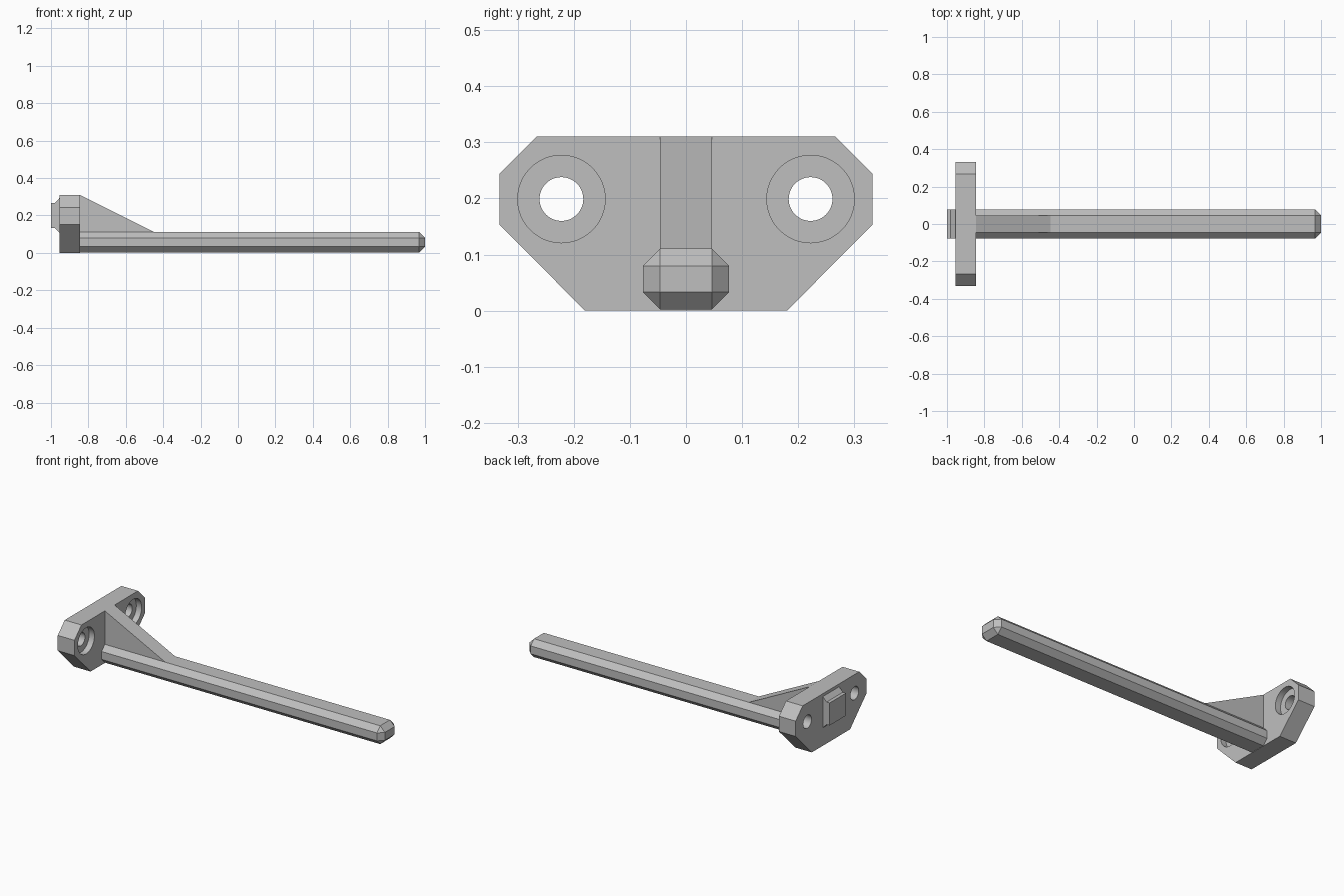
import bpy
import bmesh
import math

cube = bpy.data.objects.get("Cube")
if cube:
    bpy.data.objects.remove(cube, do_unlink=True)

grey = bpy.data.materials.new("light_grey_plastic")
grey.use_nodes = True
colour = (0.52, 0.52, 0.52, 1)
grey.diffuse_color = colour
grey.node_tree.nodes["Principled BSDF"].inputs["Base Color"].default_value = colour


def finish(name, bm):
    """Turn a bmesh into a named, coloured object."""
    bmesh.ops.recalc_face_normals(bm, faces=bm.faces)
    mesh = bpy.data.meshes.new(name)
    bm.to_mesh(mesh)
    bm.free()
    mesh.materials.append(grey)
    obj = bpy.data.objects.new(name, mesh)
    bpy.context.collection.objects.link(obj)
    return obj


def prism(name, points, offset):
    """Extrude a closed outline along an offset vector."""
    bm = bmesh.new()
    face = bm.faces.new([bm.verts.new(p) for p in points])
    grown = bmesh.ops.extrude_face_region(bm, geom=[face], use_keep_orig=True)
    verts = [g for g in grown["geom"] if isinstance(g, bmesh.types.BMVert)]
    bmesh.ops.translate(bm, verts=verts, vec=offset)
    return finish(name, bm)


def drill(target, radius, x0, x1, y, z):
    """Cut a round hole along x."""
    bpy.ops.mesh.primitive_cylinder_add(
        vertices=48, radius=radius, depth=x1 - x0,
        location=((x0 + x1) / 2, y, z), rotation=(0, math.pi / 2, 0))
    cutter = bpy.context.object
    cutter.hide_render = True
    cutter.data.materials.append(grey)
    mod = target.modifiers.new("hole", 'BOOLEAN')
    mod.operation = 'DIFFERENCE'
    mod.solver = 'EXACT'
    mod.object = cutter
    bpy.context.view_layer.objects.active = target
    bpy.ops.object.modifier_apply(modifier=mod.name)
    bpy.data.objects.remove(cutter, do_unlink=True)


back, front, top = -0.955, -0.845, 0.31

# Mounting plate with clipped corners
half = [(0.18, 0), (0.332, 0.153), (0.332, 0.244), (0.266, top)]
outline = half + [(-y, z) for y, z in reversed(half)]
plate = prism("mounting_plate", [(back, y, z) for y, z in outline], (front - back, 0, 0))

# Counterbored screw holes
for side in (-1, 1):
    drill(plate, 0.039, back - 0.1, front + 0.1, side * 0.222, 0.199)
    drill(plate, 0.078, front - 0.035, front + 0.1, side * 0.222, 0.199)
bpy.ops.object.select_all(action='DESELECT')
plate.select_set(True)
bpy.context.view_layer.objects.active = plate
bpy.ops.object.shade_smooth_by_angle(angle=math.radians(30))

# Long bar with chamfered edges and tip
bm = bmesh.new()
bmesh.ops.create_cube(bm, size=1)
start = front - 0.02
for v in bm.verts:
    v.co = (start if v.co.x < 0 else 1, v.co.y * 0.154, 0.0565 + v.co.z * 0.109)
edges = [e for e in bm.edges if max(v.co.x for v in e.verts) > 0]
bmesh.ops.bevel(bm, geom=edges, offset=0.031, offset_type='OFFSET',
                segments=1, affect='EDGES')
finish("hanger_bar", bm)

# Triangular brace between plate and bar
brace = [(front, 0.1), (front, top), (-0.447, 0.111), (-0.447, 0.1)]
prism("brace", [(x, -0.046, z) for x, z in brace], (0, 0.092, 0))

# Locating tab behind the plate, flaring where it meets the plate
tab = [(-1, 0.067), (-0.98, 0.067), (back, 0.093)]
tab_outline = [(x, 0.2 + h) for x, h in tab] + [(x, 0.2 - h) for x, h in reversed(tab)]
prism("locating_tab", [(x, -0.077, z) for x, z in tab_outline], (0, 0.154, 0))
